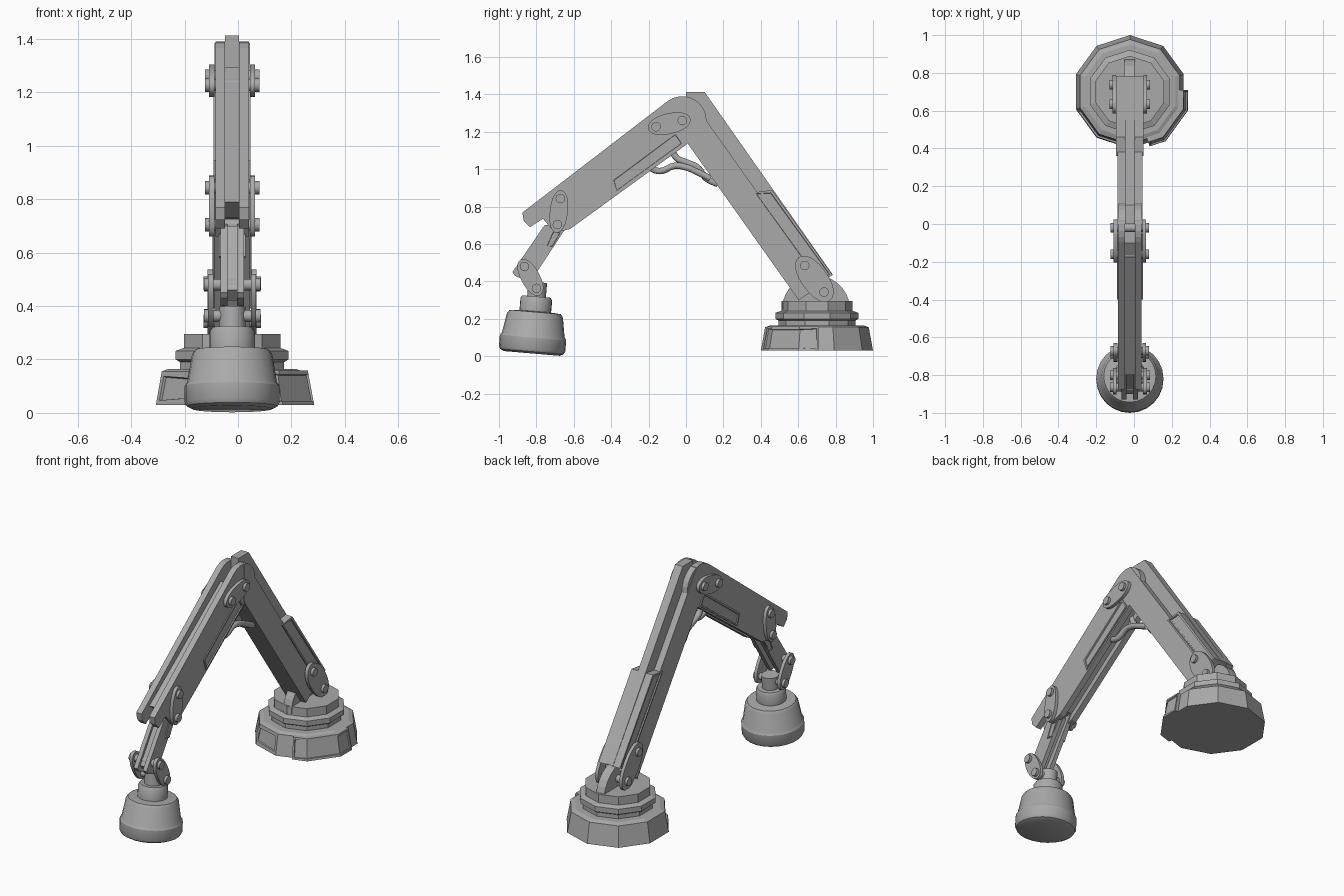
import bpy, bmesh, math
from mathutils import Matrix, Vector

if "Cube" in bpy.data.objects:
    bpy.data.objects.remove(bpy.data.objects["Cube"])

CX = -0.022   # centre plane of the arm
grey = bpy.data.materials.new("machine_grey")
grey.use_nodes = True
grey.diffuse_color = (0.4, 0.4, 0.4, 1)
grey.node_tree.nodes["Principled BSDF"].inputs["Base Color"].default_value = (0.4, 0.4, 0.4, 1)


def finish(name, bm, smooth=False):
    bmesh.ops.recalc_face_normals(bm, faces=bm.faces)
    mesh = bpy.data.meshes.new(name)
    bm.to_mesh(mesh)
    bm.free()
    mesh.materials.append(grey)
    ob = bpy.data.objects.new(name, mesh)
    bpy.context.collection.objects.link(ob)
    if smooth:
        bpy.ops.object.select_all(action='DESELECT')
        ob.select_set(True)
        bpy.context.view_layer.objects.active = ob
        bpy.ops.object.shade_smooth_by_angle(angle=math.radians(32))
    return ob


def slab(name, outline, x0, x1, inset=0, smooth=False):
    """Side outline (y, z) extruded from x0 to x1 about the centre plane."""
    bm = bmesh.new()
    face = bm.faces.new([bm.verts.new((CX + x0, y, z)) for y, z in outline])
    out = bmesh.ops.extrude_face_region(bm, geom=[face])
    moved = [v for v in out["geom"] if isinstance(v, bmesh.types.BMVert)]
    bmesh.ops.translate(bm, verts=moved, vec=(x1 - x0, 0, 0))
    bmesh.ops.recalc_face_normals(bm, faces=bm.faces)
    if inset:
        sides = [f for f in bm.faces if abs(f.normal.x) > 0.9]
        bmesh.ops.inset_individual(bm, faces=sides, thickness=inset)
        bmesh.ops.inset_individual(bm, faces=sides, thickness=0.003, depth=-0.008)
    return finish(name, bm, smooth)


def pair(name, outline, inner, outer, **kw):
    slab("left_" + name, outline, inner, outer, **kw)
    slab("right_" + name, outline, -outer, -inner, **kw)


def arc(cy, cz, r, a0, a1, n):
    steps = [math.radians(a0 + (a1 - a0) * i / n) for i in range(n + 1)]
    return [(cy + r * math.cos(a), cz + r * math.sin(a)) for a in steps]


def lathe(profile, sides, turn=0):
    """Closed solid of revolution from (radius, z) points."""
    bm = bmesh.new()
    angles = [turn + math.tau * i / sides for i in range(sides)]
    rings = [[bm.verts.new((r * math.cos(a), r * math.sin(a), z)) for a in angles]
             for r, z in profile]
    for low, high in zip(rings, rings[1:]):
        for i in range(sides):
            j = (i + 1) % sides
            bm.faces.new((low[i], low[j], high[j], high[i]))
    bm.faces.new(rings[0])
    bm.faces.new(rings[-1])
    bmesh.ops.recalc_face_normals(bm, faces=bm.faces)
    return bm


def link(name, p, q, half_width, reach, x):
    """Oval link plates on both sides, with a bolt through each end."""
    p, q = Vector(p), Vector(q)
    mid, along = (p + q) / 2, (q - p).normalized()
    across = Vector((-along.y, along.x))
    half = (q - p).length / 2 + reach
    oval = []
    for i in range(24):
        c, s = math.cos(math.tau * i / 24), math.sin(math.tau * i / 24)
        oval.append(mid + along * half * math.copysign(abs(c) ** 0.85, c)
                    + across * half_width * s)
    pair(name + "_plate", oval, x, x + 0.02, smooth=True)
    for tag, end in (("upper", p), ("lower", q)):
        slab(f"{name}_{tag}_pin", arc(*end, 0.022, 0, 345, 23), -x, x, smooth=True)
        pair(f"{name}_{tag}_bolt", arc(*end, 0.025, 0, 337.5, 15), x + 0.01, x + 0.036, smooth=True)


def hose(name, points, x, radius):
    curve = bpy.data.curves.new(name, 'CURVE')
    curve.dimensions = '3D'
    curve.bevel_depth = radius
    curve.bevel_resolution = 3
    curve.resolution_u = 6
    spline = curve.splines.new('BEZIER')
    spline.bezier_points.add(len(points) - 1)
    for bp, (y, z) in zip(spline.bezier_points, points):
        bp.co = (CX + x, y, z)
        bp.handle_left_type = bp.handle_right_type = 'AUTO'
    curve.materials.append(grey)
    bpy.context.collection.objects.link(bpy.data.objects.new(name, curve))


# Ten-sided base with recessed panels on two front faces
BASE = Vector((CX, 0.7, 0))
bm = lathe([(0.3, 0.03), (0.277, 0.155), (0.25, 0.165), (0.205, 0.165), (0.205, 0.19),
            (0.222, 0.2), (0.222, 0.232), (0.19, 0.243), (0.19, 0.295)], 10, math.radians(90))
panels = []
for f in bm.faces:
    a = math.degrees(math.atan2(f.normal.y, f.normal.x))
    if f.calc_center_median().z < 0.12 and abs(f.normal.z) < 0.5 and -150 < a < -100:
        panels.append(f)
bmesh.ops.inset_region(bm, faces=panels, thickness=0.025)
bmesh.ops.inset_region(bm, faces=panels, thickness=0.003, depth=-0.01)
bmesh.ops.translate(bm, verts=bm.verts, vec=BASE)
finish("base", bm)

# Raised access cover wrapped around the base corner
bm = bmesh.new()
rows = []
for r, z in ((0.323, 0.03), (0.298, 0.158), (0.265, 0.158), (0.285, 0.03)):
    row = []
    for deg in (2, -18, -54, -70):
        rad = r * math.cos(math.radians(18)) / math.cos(math.radians((deg + 18) % 36 - 18))
        if deg in (-18, -54):
            rad = r
        else:
            rad = r * math.cos(math.radians(18)) / math.cos(math.radians(deg if deg > -18 else deg + 72))
        a = math.radians(deg)
        row.append(bm.verts.new(BASE + Vector((rad * math.cos(a), rad * math.sin(a), z))))
    rows.append(row)
front = []
for k in range(4):
    a, b = rows[k], rows[(k + 1) % 4]
    for i in range(3):
        f = bm.faces.new((a[i], a[i + 1], b[i + 1], b[i]))
        if k == 0:
            front.append(f)
for i in (0, 3):
    bm.faces.new([row[i] for row in rows])
bmesh.ops.recalc_face_normals(bm, faces=bm.faces)
bmesh.ops.inset_region(bm, faces=front, thickness=0.014)
bmesh.ops.inset_region(bm, faces=front, thickness=0.002, depth=-0.008)
finish("base_access_cover", bm)

# Shoulder lug on the base
slab("shoulder_lug", arc(0.695, 0.25, 0.182, 0, 180, 14), -0.028, 0.028)

# Main arm: wide body, projecting spine and lower cover
slab("main_arm_body", [(0.0, 1.385), (0.02, 1.385), (0.729, 0.388), (0.603, 0.299), (0.0, 1.15)],
     -0.066, 0.066)
slab("main_arm_spine", [(0.0, 1.412), (0.1, 1.412), (0.784, 0.437), (0.7, 0.4), (0.0, 1.3)],
     -0.026, 0.026)
pair("main_arm_cover", [(0.36, 0.875), (0.46, 0.889), (0.784, 0.434), (0.705, 0.39)],
     0.024, 0.073, inset=0.016)

# Upper forearm: two cheeks with rounded elbow ends, recessed spine between
cheek = [(-0.875, 0.768), (-0.868, 0.725), (-0.835, 0.69), (-0.765, 0.735), (-0.7, 0.66),
         (-0.62, 0.68), (0.0, 1.13)] + arc(-0.02, 1.26, 0.13, 0, 126, 9)
pair("forearm_cheek", cheek, 0.026, 0.063)
slab("forearm_spine", [(-0.8, 0.79), (-0.1, 1.295), (-0.02, 1.16), (-0.62, 0.72), (-0.72, 0.73)],
     -0.03, 0.03)
pair("forearm_cover", [(-0.40, 0.945), (-0.055, 1.2), (-0.01, 1.135), (-0.375, 0.872), (-0.4, 0.915)][:4],
     0.03, 0.069, inset=0.014)

# Lower forearm: slim cheeks with a filler between
pair("wrist_cheek", [(-0.757, 0.7), (-0.928, 0.45), (-0.915, 0.43), (-0.865, 0.41), (-0.83, 0.40),
                     (-0.62, 0.72)], 0.018, 0.044)
slab("wrist_spine", [(-0.74, 0.7), (-0.9, 0.46), (-0.86, 0.42), (-0.66, 0.7)], -0.02, 0.02)
pair("wrist_panel", [(-0.715, 0.67), (-0.665, 0.665), (-0.71, 0.58), (-0.75, 0.585)],
     0.04, 0.05, inset=0.008)

# Link plates and bolts at every joint
link("shoulder_link", (0.635, 0.485), (0.738, 0.343), 0.07, 0.055, 0.072)
link("elbow_link", (-0.16, 1.227), (-0.02, 1.26), 0.055, 0.045, 0.066)
link("forearm_link", (-0.672, 0.843), (-0.688, 0.704), 0.048, 0.045, 0.066)
link("wrist_link", (-0.864, 0.48), (-0.8, 0.363), 0.05, 0.042, 0.07)

# Tilted foot with stepped neck
foot = lathe([(0.15, 0), (0.17, 0.01), (0.178, 0.025), (0.178, 0.085), (0.168, 0.1),
              (0.15, 0.205), (0.138, 0.222), (0.085, 0.226), (0.085, 0.29), (0.076, 0.305),
              (0.05, 0.305), (0.05, 0.382)], 24)
bmesh.ops.transform(foot, verts=foot.verts,
                    matrix=Matrix.Translation((CX, -0.825, 0.015)) @ Matrix.Rotation(-0.085, 4, 'X'))
finish("foot", foot, smooth=True)

# Hoses slung under the elbow
hose("front_hose", [(-0.2, 1.01), (-0.14, 0.99), (-0.06, 1.018), (0, 1.01), (0.06, 0.985), (0.13, 0.95)], 0.03, 0.018)
hose("rear_hose", [(-0.08, 1.12), (-0.05, 1.06), (0, 1.037), (0.06, 1.01), (0.11, 0.95), (0.17, 0.92)], -0.03, 0.018)
